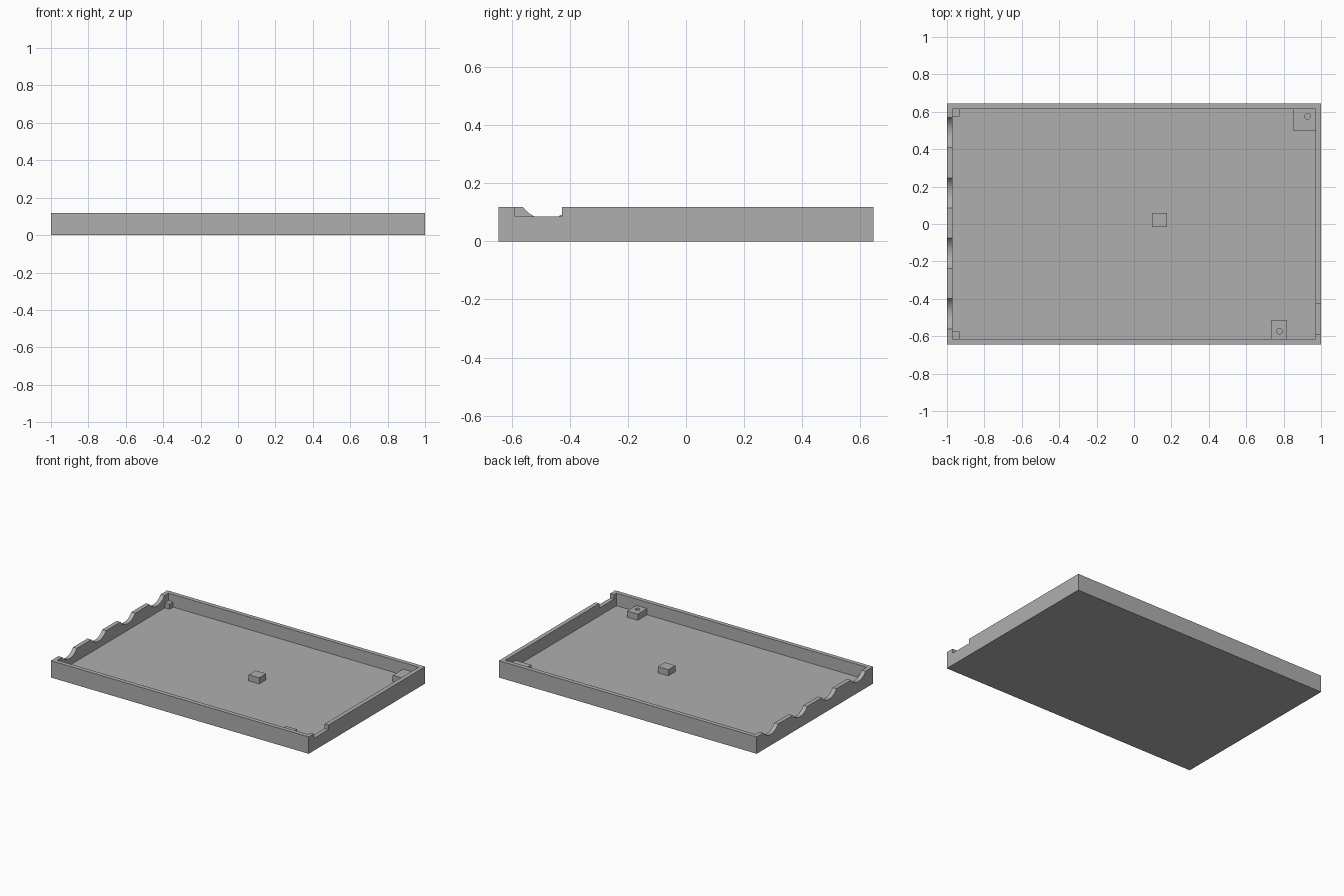
import bpy
import bmesh
import math

default = bpy.data.objects.get("Cube")
if default:
    bpy.data.objects.remove(default, do_unlink=True)

# Single plain colour
GREY = (0.43, 0.43, 0.43, 1.0)
grey = bpy.data.materials.new("plain_grey")
grey.use_nodes = True
grey.diffuse_color = GREY
grey.node_tree.nodes["Principled BSDF"].inputs["Base Color"].default_value = GREY

# Main dimensions
HX, HY, TOP = 1.0, 0.645, 0.118
WALL, FLOOR = 0.03, 0.03
IX, IY = HX - WALL, HY - WALL


def finish(name, bm):
    bmesh.ops.recalc_face_normals(bm, faces=bm.faces)
    mesh = bpy.data.meshes.new(name)
    bm.to_mesh(mesh)
    bm.free()
    mesh.materials.append(grey)
    obj = bpy.data.objects.new(name, mesh)
    bpy.context.collection.objects.link(obj)
    return obj


def select_only(obj):
    bpy.ops.object.select_all(action='DESELECT')
    obj.select_set(True)
    bpy.context.view_layer.objects.active = obj


def box(name, x0, x1, y0, y1, z0, z1):
    bm = bmesh.new()
    bmesh.ops.create_cube(bm, size=1)
    for v in bm.verts:
        v.co.x = x1 if v.co.x > 0 else x0
        v.co.y = y1 if v.co.y > 0 else y0
        v.co.z = z1 if v.co.z > 0 else z0
    return finish(name, bm)


def side_wall(name, x0, x1, top_edge):
    """Extrude a (y, z) outline, given by its top edge, from x0 to x1."""
    outline = [(-IY, 0), (-IY, TOP)] + top_edge + [(IY, TOP), (IY, 0)]
    bm = bmesh.new()
    face = bm.faces.new([bm.verts.new((x0, y, z)) for y, z in outline])
    res = bmesh.ops.extrude_face_region(bm, geom=[face])
    moved = [g for g in res["geom"] if isinstance(g, bmesh.types.BMVert)]
    bmesh.ops.translate(bm, verts=moved, vec=(x1 - x0, 0, 0))
    obj = finish(name, bm)
    select_only(obj)
    bpy.ops.object.shade_smooth_by_angle(angle=math.radians(25))
    return obj


def drill(obj, x, y, radius):
    """Cut a round vertical screw hole into a block."""
    bm = bmesh.new()
    bmesh.ops.create_cone(bm, cap_ends=True, segments=24,
                          radius1=radius, radius2=radius, depth=0.1)
    bmesh.ops.translate(bm, verts=bm.verts, vec=(x, y, FLOOR + 0.055))
    cutter = finish("hole_cutter", bm)
    cutter.hide_render = True
    mod = obj.modifiers.new("screw_hole", 'BOOLEAN')
    mod.operation = 'DIFFERENCE'
    mod.solver = 'EXACT'
    mod.object = cutter
    select_only(obj)
    bpy.ops.object.modifier_apply(modifier=mod.name)
    bpy.data.objects.remove(cutter, do_unlink=True)


# Tray floor and the two long walls
box("floor_plate", -IX, IX, -IY, IY, 0, FLOOR)
box("front_wall", -HX, HX, -HY, -IY, 0, TOP)
box("back_wall", -HX, HX, IY, HY, 0, TOP)

# Right wall with four round scallops
R, HALF, STEPS = 0.1, 0.081, 14
rise = math.sqrt(R * R - HALF * HALF)
sweep = math.asin(HALF / R)
scallops = []
for i in range(4):
    centre = -0.48 + i * 0.323
    for s in range(STEPS + 1):
        a = -sweep + 2 * sweep * s / STEPS
        scallops.append((centre + R * math.sin(a), TOP + rise - R * math.cos(a)))
side_wall("right_scalloped_wall", -HX, -IX, scallops)

# Left wall with one square notch near the front
notch = [(-0.588, TOP), (-0.588, 0.086), (-0.426, 0.086), (-0.426, TOP)]
side_wall("left_notched_wall", IX, HX, notch)

# Small corner posts at the scalloped end
for name, sign in (("front", -1), ("back", 1)):
    ys = sorted((sign * IY, sign * (IY - 0.04)))
    box(name + "_corner_post", -IX, -IX + 0.037, *ys, FLOOR, 0.066)

# Support blocks standing on the floor
box("centre_block", 0.095, 0.177, -0.017, 0.06, FLOOR, 0.073)
front_block = box("front_screw_block", 0.733, 0.817, -IY, -0.513, FLOOR, 0.073)
drill(front_block, 0.778, -0.573, 0.015)
back_block = box("back_screw_block", 0.85, IX, 0.5, IY, FLOOR, 0.073)
drill(back_block, 0.928, 0.575, 0.015)
